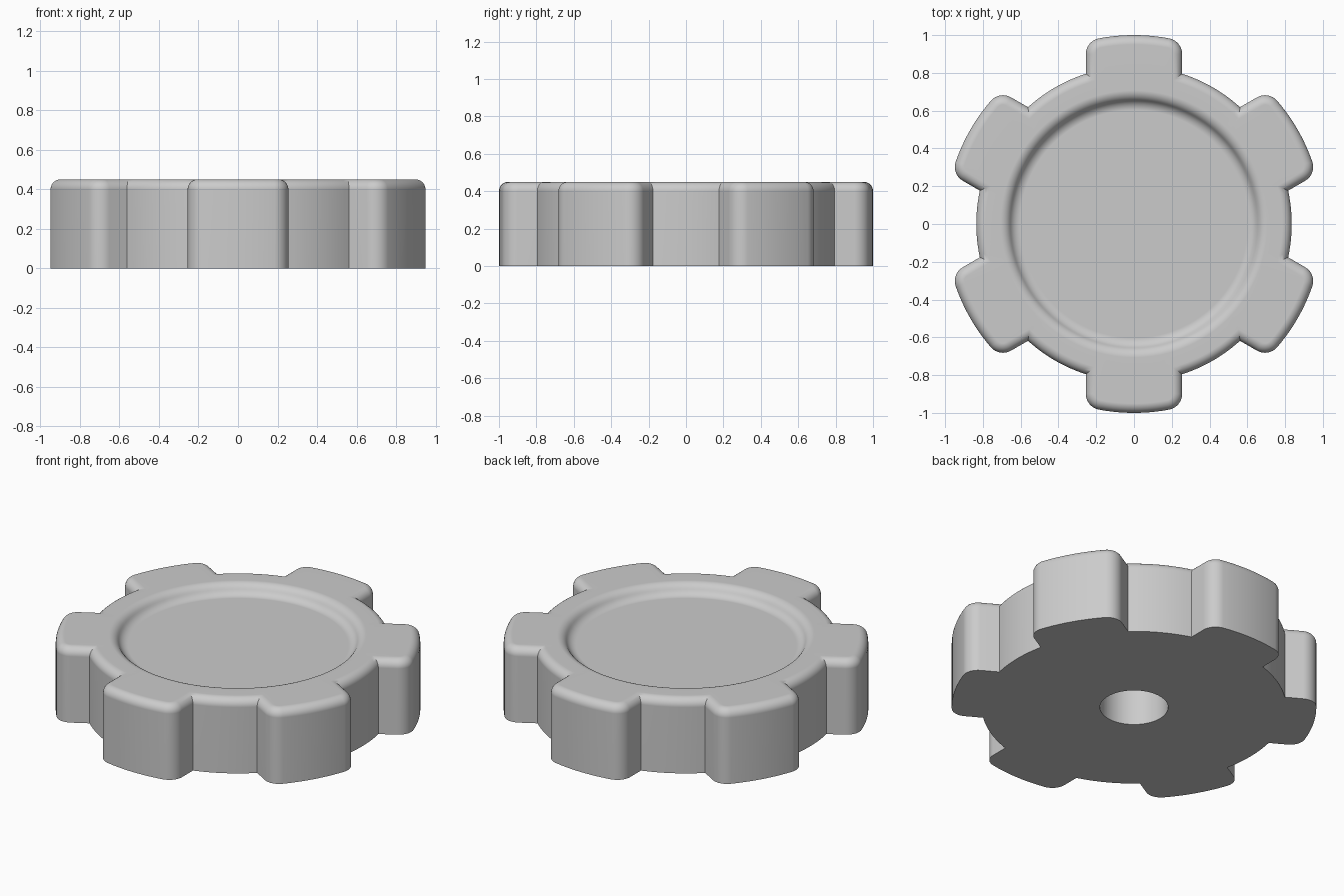
import bpy, bmesh
from math import sin, cos, pi, sqrt, atan2, radians

cube = bpy.data.objects.get("Cube")
if cube:
    bpy.data.objects.remove(cube, do_unlink=True)

LOBES = 6
HEIGHT = 0.45
BODY_R, TIP_R = 0.835, 1.0      # round body and lobe tips
HALF_W, CORNER = 0.255, 0.085   # lobe half width and corner radius
FILLET = 0.05                   # rounding of the upper outer edge
DISH_R, BLEND = 0.707, 0.06     # start of the dish and radius of its two bends
HOLE_R, HOLE_TOP = 0.187, 0.3


def half_lobe(d):
    """Points from the lobe root to the lobe tip, inset by d; lobe points to +y."""
    w = HALF_W - d
    pts = [(w, sqrt((BODY_R - d) ** 2 - w * w))]
    cx = HALF_W - CORNER
    cy = sqrt((TIP_R - CORNER) ** 2 - cx * cx)
    end = atan2(cy, cx)
    for i in range(9):
        a = end * i / 8
        pts.append((cx + (CORNER - d) * cos(a), cy + (CORNER - d) * sin(a)))
    for i in range(1, 6):
        a = end + (pi / 2 - end) * i / 5
        pts.append(((TIP_R - d) * cos(a), (TIP_R - d) * sin(a)))
    return pts


def outline(d):
    """Whole lobed outline, inset by d."""
    half = half_lobe(d)
    sector = half + [(-x, y) for x, y in reversed(half[:-1])]
    # body arc on to the next lobe
    start = atan2(sector[-1][1], sector[-1][0])
    stop = atan2(half[0][1], half[0][0]) + 2 * pi / LOBES
    for i in range(1, 12):
        a = start + (stop - start) * i / 12
        sector.append(((BODY_R - d) * cos(a), (BODY_R - d) * sin(a)))
    pts = []
    for k in range(LOBES):
        c, s = cos(2 * pi * k / LOBES), sin(2 * pi * k / LOBES)
        pts += [(x * c - y * s, x * s + y * c) for x, y in sector]
    return pts


ANGLES = [atan2(y, x) for x, y in outline(FILLET)]


def circle(r):
    return [(r * cos(a), r * sin(a)) for a in ANGLES]


# Stacked loops: hole, underside, side wall, top rounding, dish
levels = [(circle(HOLE_R), HOLE_TOP), (circle(HOLE_R), 0), (outline(0), 0)]
for i in range(8):
    a = pi / 2 * i / 7
    levels.append((outline(FILLET * (1 - cos(a))), HEIGHT - FILLET * (1 - sin(a))))
bend = radians(60)
run, drop = BLEND * sin(bend), BLEND * (1 - cos(bend))
for i in range(7):
    a = bend * i / 6
    levels.append((circle(DISH_R - BLEND * sin(a)), HEIGHT - BLEND * (1 - cos(a))))
for i in range(5, -1, -1):
    a = bend * i / 6
    levels.append((circle(DISH_R - 2 * run + BLEND * sin(a)),
                   HEIGHT - 2 * drop + BLEND * (1 - cos(a))))

bm = bmesh.new()
rings = [[bm.verts.new((x, y, z)) for x, y in pts] for pts, z in levels]
for low, high in zip(rings, rings[1:]):
    for i in range(len(low)):
        j = (i + 1) % len(low)
        bm.faces.new((low[i], low[j], high[j], high[i]))
bm.faces.new(rings[-1])               # dish floor
bm.faces.new(list(reversed(rings[0])))  # blind end of the hole
bmesh.ops.recalc_face_normals(bm, faces=bm.faces)

mesh = bpy.data.meshes.new("hand_knob")
bm.to_mesh(mesh)
bm.free()
knob = bpy.data.objects.new("hand_knob", mesh)
bpy.context.collection.objects.link(knob)

# Plain grey
grey = bpy.data.materials.new("grey")
grey.use_nodes = True
colour = (0.6, 0.6, 0.6, 1)
grey.diffuse_color = colour
grey.node_tree.nodes["Principled BSDF"].inputs["Base Color"].default_value = colour
mesh.materials.append(grey)

# Smooth bends, flat planes, crisp lobe roots
bpy.ops.object.select_all(action="DESELECT")
knob.select_set(True)
bpy.context.view_layer.objects.active = knob
bpy.ops.object.shade_smooth_by_angle(angle=radians(30))
weighted = knob.modifiers.new("flat_planes", "WEIGHTED_NORMAL")
weighted.keep_sharp = True
